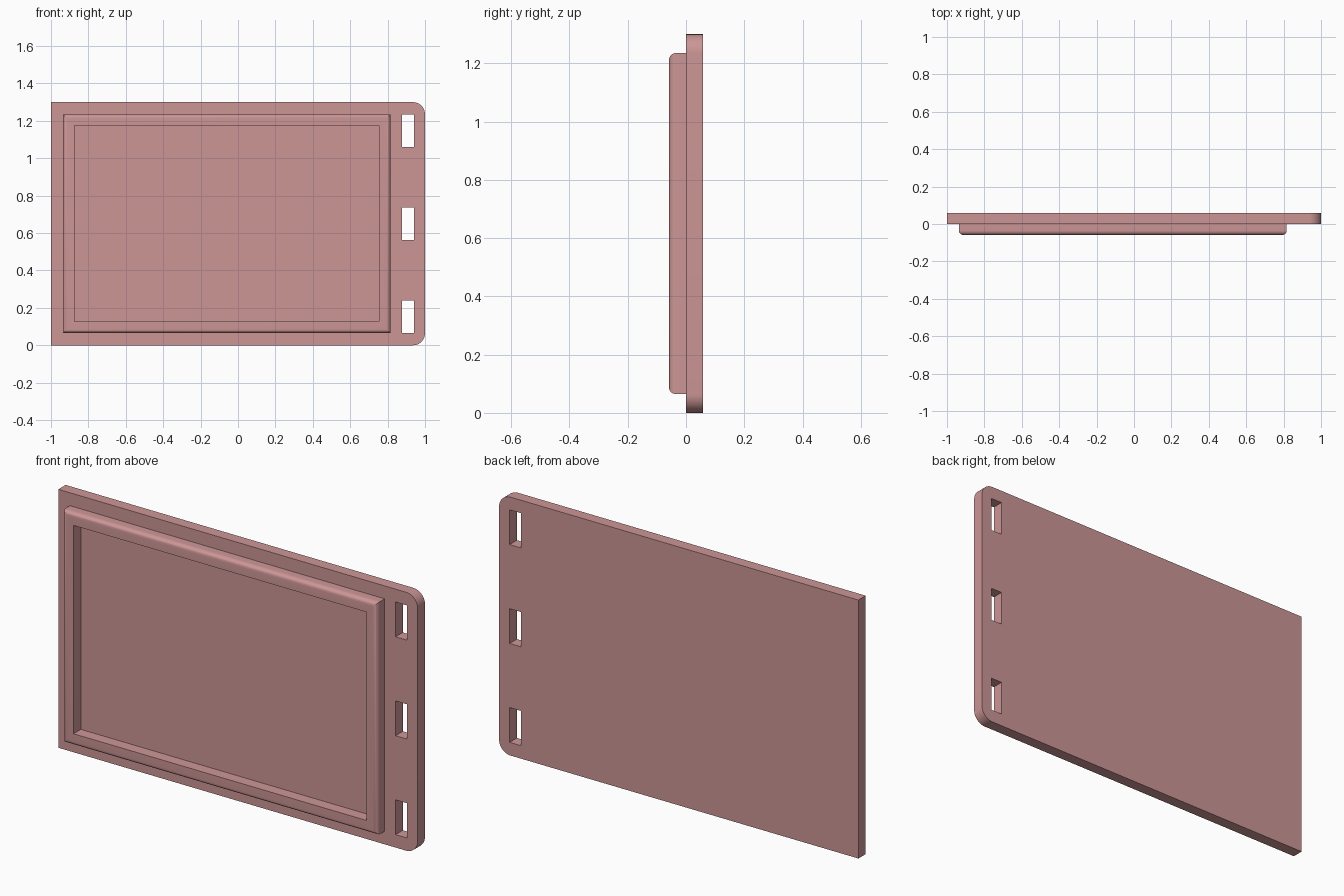
import bpy, bmesh, math

if "Cube" in bpy.data.objects:
    bpy.data.objects.remove(bpy.data.objects["Cube"])

H = 1.30          # plate height
T = 0.058         # thickness of plate and of raised frame
R = 0.065         # plate corner radius
FILLET = 0.022    # rounding of the frame's outer front edge

mat = bpy.data.materials.new("dusty_pink")
mat.diffuse_color = (0.61, 0.305, 0.305, 1)
mat.use_nodes = True
mat.node_tree.nodes["Principled BSDF"].inputs["Base Color"].default_value = mat.diffuse_color


def rect(x0, x1, z0, z1):
    return [(x0, z0), (x1, z0), (x1, z1), (x0, z1)]


def arc(cx, cz, r, a0, a1, n=12):
    return [(cx + r * math.cos(math.radians(a0 + (a1 - a0) * i / n)),
             cz + r * math.sin(math.radians(a0 + (a1 - a0) * i / n)))
            for i in range(n + 1)]


def finish(obj):
    obj.data.materials.clear()
    obj.data.materials.append(mat)
    bpy.ops.object.select_all(action='DESELECT')
    obj.select_set(True)
    bpy.context.view_layer.objects.active = obj
    bpy.ops.object.shade_smooth_by_angle(angle=math.radians(30))


# Back plate: outline rounded on the right, with three strap slots
outline = ([(-1, 0)] + arc(1 - R, R, R, -90, 0)
           + arc(1 - R, H - R, R, 0, 90) + [(-1, H)])
slots = [rect(0.877, 0.941, z, z + 0.175) for z in (0.065, 0.5625, 1.06)]
curve = bpy.data.curves.new("plate_outline", 'CURVE')
curve.dimensions = '2D'
curve.fill_mode = 'BOTH'
curve.extrude = T / 2
for loop in [outline] + slots:
    spline = curve.splines.new('POLY')
    spline.points.add(len(loop) - 1)
    for p, (x, z) in zip(spline.points, loop):
        p.co = (x, z, 0, 1)
    spline.use_cyclic_u = True
plate = bpy.data.objects.new("back_plate", curve)
bpy.context.collection.objects.link(plate)
plate.rotation_euler = (math.pi / 2, 0, 0)
plate.location = (0, T / 2, 0)
bpy.context.view_layer.objects.active = plate
plate.select_set(True)
bpy.ops.object.convert(target='MESH')
plate = bpy.context.view_layer.objects.active
bm = bmesh.new()
bm.from_mesh(plate.data)
bmesh.ops.remove_doubles(bm, verts=bm.verts, dist=1e-5)
bmesh.ops.recalc_face_normals(bm, faces=bm.faces)
bm.to_mesh(plate.data)
bm.free()
finish(plate)

# Raised frame: a section of (inset, y) points swept round a mitred rectangle
section = [(0, 0)]
section += [(FILLET * (1 - math.cos(a)), -T + FILLET * (1 - math.sin(a)))
            for a in (math.pi / 2 * i / 8 for i in range(9))]
section += [(0.061, -T), (0.061, 0)]
bm = bmesh.new()
rings = [[bm.verts.new((x, y, z)) for x, z in
          rect(-0.936 + d, 0.816 - d, 0.065 + d, 1.235 - d)] for d, y in section]
for k, ring in enumerate(rings):
    nxt = rings[(k + 1) % len(rings)]
    for i in range(4):
        j = (i + 1) % 4
        bm.faces.new((ring[i], ring[j], nxt[j], nxt[i]))
bmesh.ops.recalc_face_normals(bm, faces=bm.faces)
mesh = bpy.data.meshes.new("raised_frame")
bm.to_mesh(mesh)
bm.free()
frame = bpy.data.objects.new("raised_frame", mesh)
bpy.context.collection.objects.link(frame)
finish(frame)
